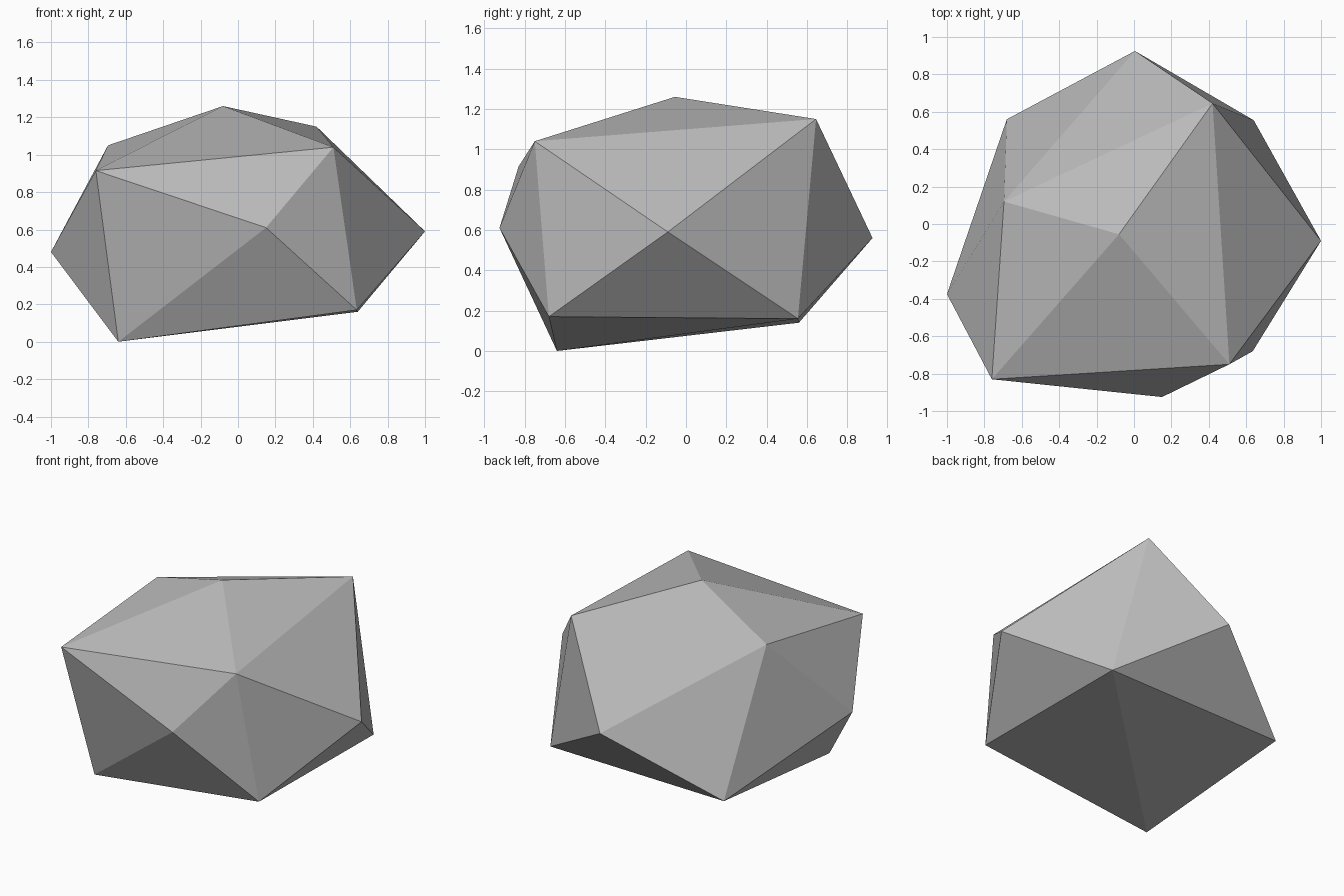
import bpy, bmesh

if "Cube" in bpy.data.objects:
    bpy.data.objects.remove(bpy.data.objects["Cube"])

# Corner points of the faceted boulder, grouped from crown to foot
crown = [(-0.08, -0.055, 1.26), (0.42, 0.645, 1.15), (0.51, -0.75, 1.04),
         (-0.695, 0.12, 1.05), (-0.76, -0.83, 0.915)]
waist = [(-1.0, -0.375, 0.48), (0.15, -0.925, 0.61),
         (1.0, -0.09, 0.59), (0.005, 0.925, 0.56)]
foot = [(-0.64, -0.64, 0.0), (0.635, -0.68, 0.17),
        (0.64, 0.555, 0.16), (-0.68, 0.56, 0.14)]

# The boulder is the convex skin over those corners
bm = bmesh.new()
for co in crown + waist + foot:
    bm.verts.new(co)
bmesh.ops.convex_hull(bm, input=bm.verts[:])
bmesh.ops.recalc_face_normals(bm, faces=bm.faces[:])
mesh = bpy.data.meshes.new("boulder")
bm.to_mesh(mesh)
bm.free()

# One plain stone colour, flat faces
stone = bpy.data.materials.new("stone grey")
stone.diffuse_color = (0.5, 0.5, 0.5, 1.0)
stone.use_nodes = True
stone.node_tree.nodes["Principled BSDF"].inputs["Base Color"].default_value = stone.diffuse_color
mesh.materials.append(stone)

boulder = bpy.data.objects.new("boulder", mesh)
bpy.context.collection.objects.link(boulder)
